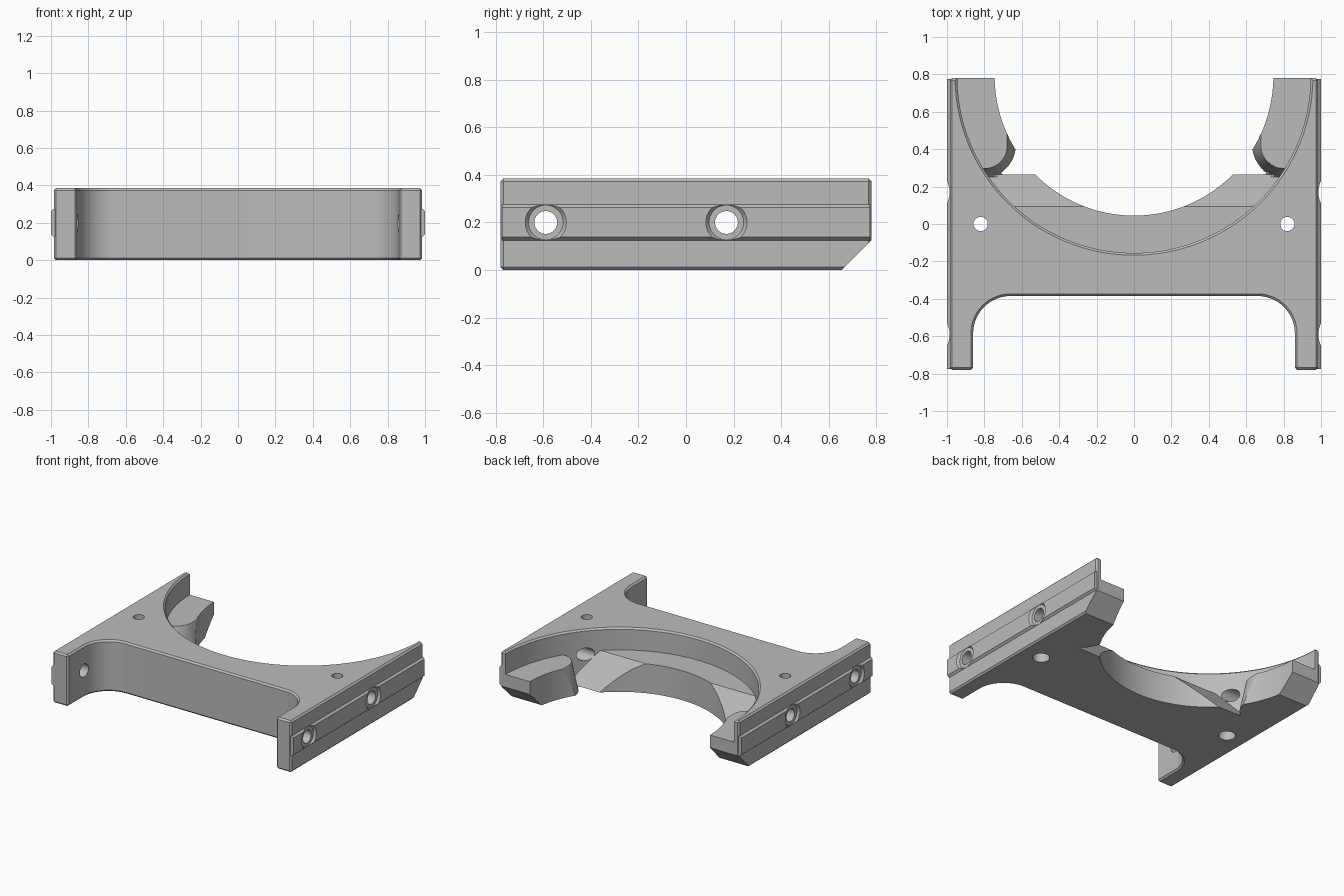
import bpy, bmesh, math
from mathutils import Matrix, Vector

cube = bpy.data.objects.get("Cube")
if cube:
    bpy.data.objects.remove(cube)

H, SHELF, BORE_Y = 0.385, 0.22, 0.79
BORE_R, OPEN_R = 0.945, 0.745

grey = bpy.data.materials.new("satin_grey")
grey.use_nodes = True
COLOUR = (0.5, 0.5, 0.5, 1)
grey.diffuse_color = COLOUR
grey.node_tree.nodes["Principled BSDF"].inputs["Base Color"].default_value = COLOUR


def add_object(name, bm):
    bmesh.ops.recalc_face_normals(bm, faces=bm.faces[:])
    mesh = bpy.data.meshes.new(name)
    bm.to_mesh(mesh)
    bm.free()
    mesh.materials.append(grey)
    ob = bpy.data.objects.new(name, mesh)
    bpy.context.collection.objects.link(ob)
    return ob


def prism(name, points, direction):
    """Closed outline swept along a direction."""
    bm = bmesh.new()
    face = bm.faces.new([bm.verts.new(p) for p in points])
    swept = bmesh.ops.extrude_face_region(bm, geom=[face])
    verts = [v for v in swept["geom"] if isinstance(v, bmesh.types.BMVert)]
    bmesh.ops.translate(bm, verts=verts, vec=direction)
    return add_object(name, bm)


def cone(name, start, end, r1, r2, sides=48):
    """Cylinder or cone between two points."""
    start, end = Vector(start), Vector(end)
    axis = end - start
    bm = bmesh.new()
    place = Matrix.Translation((start + end) / 2) @ axis.to_track_quat("Z", "Y").to_matrix().to_4x4()
    bmesh.ops.create_cone(bm, cap_ends=True, segments=sides, radius1=r1,
                          radius2=r2, depth=axis.length, matrix=place)
    return add_object(name, bm)


def bake(ob):
    """Replace the mesh by its modified result."""
    graph = bpy.context.evaluated_depsgraph_get()
    mesh = bpy.data.meshes.new_from_object(ob.evaluated_get(graph))
    ob.modifiers.clear()
    ob.data = mesh


def combine(ob, tool, operation="DIFFERENCE"):
    mod = ob.modifiers.new("combine", "BOOLEAN")
    mod.operation, mod.solver, mod.object = operation, "EXACT", tool
    bake(ob)
    bpy.data.objects.remove(tool)


# Plate outline with two front legs and rounded inner corners
half = [(0.985, 0.78), (0.985, -0.78), (0.86, -0.78)]
for i in range(15):
    a = math.radians(90) * i / 14
    half.append((0.66 + 0.2 * math.cos(a), -0.585 + 0.2 * math.sin(a)))
outline = half + [(-x, y) for x, y in reversed(half)]
frame = prism("mounting_frame", [(x, y, 0) for x, y in outline], (0, 0, H))
bevel = frame.modifiers.new("edge_chamfer", "BEVEL")
bevel.width, bevel.segments = 0.012, 1
bevel.limit_method, bevel.angle_limit = "ANGLE", math.radians(30)
bake(frame)

# Raised rail along each side, interrupted around the screw holes
rail = [(0.95, 0.125), (0.985, 0.125), (1, 0.138), (1, 0.262), (0.985, 0.275), (0.95, 0.275)]
for s in (-1, 1):
    combine(frame, prism("side_rail", [(s * x, -0.775, z) for x, z in rail], (0, 1.55, 0)), "UNION")

# Round bore with a shelf, its top chamfer, and the full-depth opening
for bottom, top, r1, r2 in ((SHELF, 1, BORE_R, BORE_R),
                            (H - 0.012, H + 0.012, BORE_R, BORE_R + 0.024),
                            (-0.2, 1, OPEN_R, OPEN_R)):
    combine(frame, cone("bore_cutter", (0, BORE_Y, bottom), (0, BORE_Y, top), r1, r2, 160))


# Hollows that slope from the shelf down to the rounded shelf ends
def hollow_height(x, y):
    x = abs(x)
    slope = SHELF - 1.3 * (y - 0.1)
    boss = SHELF - 5 * (math.hypot(0.8 - x, min(y - 0.42, 0)) - 0.125)
    blend = 0.03
    z = (slope + boss + math.sqrt((slope - boss) ** 2 + blend ** 2)) / 2 - blend / 4
    return max(-0.1, min(z, SHELF + 0.03))


bm = bmesh.new()
NX, NY = 120, 44
bmesh.ops.create_grid(bm, x_segments=NX, y_segments=NY, size=1)
for v in bm.verts:
    v.co = (v.co.x * 0.88, 0.36 + v.co.y * 0.3, 0)
    v.co.z = hollow_height(v.co.x, v.co.y)
swept = bmesh.ops.extrude_face_region(bm, geom=bm.faces[:])
for v in swept["geom"]:
    if isinstance(v, bmesh.types.BMVert):
        v.co.z = SHELF + 0.05
hollow = add_object("hollow_cutter", bm)
combine(hollow, cone("hollow_limit", (0, BORE_Y, -0.3), (0, BORE_Y, 0.6), BORE_R, BORE_R, 160), "INTERSECT")
combine(frame, hollow)

# Slanted underside at the rear
wedge = [(-1.2, 0.655, 0), (-1.2, 0.9, 0.245), (-1.2, 0.9, -0.1), (-1.2, 0.555, -0.1)]
combine(frame, prism("rear_wedge_cutter", wedge, (2.4, 0, 0)))

for s in (-1, 1):
    # Sideways screw holes with wide recesses in the rails
    for y in (-0.59, 0.17):
        combine(frame, cone("recess_cutter", (s * 0.984, y, 0.2), (s * 1.01, y, 0.2), 0.073, 0.095))
        combine(frame, cone("side_hole_cutter", (s * 0.6, y, 0.2), (s * 1.1, y, 0.2), 0.048, 0.048))
    # Upright screw holes, wider from below
    combine(frame, cone("upright_hole_cutter", (s * 0.82, 0, -0.1), (s * 0.82, 0, 0.5), 0.038, 0.038))
    combine(frame, cone("screw_head_cutter", (s * 0.82, 0, -0.1), (s * 0.82, 0, 0.12), 0.058, 0.058))

# Smooth curves, sharp edges
bpy.ops.object.select_all(action="DESELECT")
frame.select_set(True)
bpy.context.view_layer.objects.active = frame
bpy.ops.object.shade_smooth_by_angle(angle=math.radians(25))
